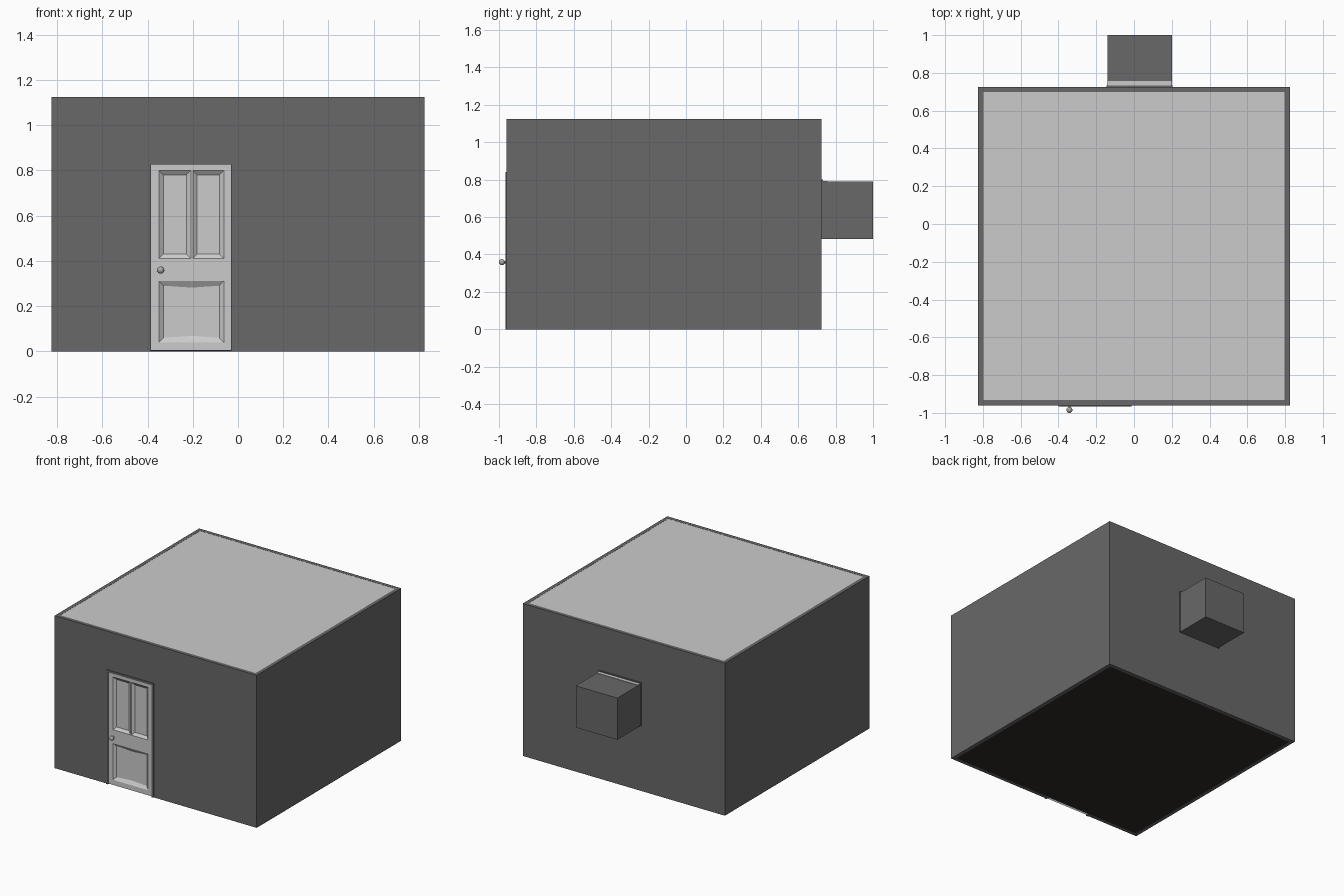
import bpy, bmesh, math
from mathutils import Vector

if "Cube" in bpy.data.objects:
    bpy.data.objects.remove(bpy.data.objects["Cube"])


def mat(name, r, g, b):
    m = bpy.data.materials.new(name)
    m.diffuse_color = (r, g, b, 1)
    m.use_nodes = True
    m.node_tree.nodes["Principled BSDF"].inputs["Base Color"].default_value = m.diffuse_color
    return m


DARK = mat("dark_wall", 0.14, 0.14, 0.14)
FLOOR = mat("dark_floor", 0.03, 0.022, 0.022)
METAL = mat("metal", 0.4, 0.4, 0.4)


def finish(name, bm, material=None):
    bmesh.ops.recalc_face_normals(bm, faces=bm.faces)
    me = bpy.data.meshes.new(name)
    bm.to_mesh(me)
    bm.free()
    ob = bpy.data.objects.new(name, me)
    bpy.context.collection.objects.link(ob)
    if material:
        me.materials.append(material)
    return ob


def box(name, lo, hi, material=None):
    bm = bmesh.new()
    bmesh.ops.create_cube(bm, size=1)
    lo, hi = Vector(lo), Vector(hi)
    for v in bm.verts:
        v.co = Vector([(lo[i] + hi[i]) / 2 + v.co[i] * (hi[i] - lo[i]) for i in range(3)])
    return finish(name, bm, material)


def cut(target, cutter):
    mod = target.modifiers.new("cut", 'BOOLEAN')
    mod.operation = 'DIFFERENCE'
    mod.solver = 'EXACT'
    mod.object = cutter
    cutter.hide_render = True
    cutter.hide_viewport = True


# Overall room and door sizes
X, Y0, Y1, H, T = 0.825, -0.96, 0.725, 1.125, 0.027
DX0, DX1, DH = -0.385, -0.03, 0.826

# Walls: hollow shell with door and window openings
walls = box("walls", (-X, Y0, 0), (X, Y1, H), DARK)
cut(walls, box("room_cutter", (-X + T, Y0 + T, -0.1), (X - T, Y1 - T, H + 0.1)))
cut(walls, box("door_cutter", (DX0, Y0 - 0.1, -0.1), (DX1, Y0 + 0.1, DH)))

# Roof and floor slabs fitted between the walls
box("roof", (-X + T, Y0 + T, H - 0.025), (X - T, Y1 - T, H - 0.001))
box("floor", (-X + T, Y0 + T, 0.001), (X - T, Y1 - T, 0.02), FLOOR)

# Door frame: two jambs and a header
for side, a, b in (("left", DX0 - 0.016, DX0), ("right", DX1, DX1 + 0.016)):
    box(side + "_door_jamb", (a, Y0 - 0.006, 0), (b, Y0 + 0.01, DH), DARK)
box("door_header", (DX0 - 0.016, Y0 - 0.006, DH), (DX1 + 0.016, Y0 + 0.01, DH + 0.016), DARK)

# Door: front grid with sunken bevelled panels
xs = [DX0, -0.35, -0.208, -0.2, -0.063, DX1]
zs = [0.003, 0.04, 0.31, 0.41, 0.80, DH]
bm = bmesh.new()
grid = [[bm.verts.new((x, Y0 + 0.001, z)) for z in zs] for x in xs]
cells = {}
for i in range(5):
    for j in range(5):
        cells[i, j] = bm.faces.new((grid[i][j], grid[i + 1][j], grid[i + 1][j + 1], grid[i][j + 1]))
bm.normal_update()
lower = bmesh.utils.face_join([cells[i, 1] for i in (1, 2, 3)]) if hasattr(bmesh.utils, "face_join") \
    else bmesh.ops.dissolve_faces(bm, faces=[cells[i, 1] for i in (1, 2, 3)])["region"][0]
for panel in (lower, cells[1, 3], cells[3, 3]):
    bmesh.ops.inset_individual(bm, faces=[panel], thickness=0.028, depth=-0.015)
bm.normal_update()
door = finish("door", bm)
box("door_back", (DX0, Y0 + 0.019, 0.003), (DX1, Y0 + 0.026, DH))

# Door knob: stem and ball
bm = bmesh.new()
bmesh.ops.create_uvsphere(bm, u_segments=20, v_segments=12, radius=0.016)
bmesh.ops.translate(bm, verts=bm.verts, vec=(-0.342, -0.984, 0.359))
finish("door_knob", bm, METAL)
bpy.ops.mesh.primitive_cylinder_add(vertices=16, radius=0.006, depth=0.03,
                                    location=(-0.342, -0.968, 0.359),
                                    rotation=(math.pi / 2, 0, 0))
stem = bpy.context.object
stem.name = "knob_stem"
stem.data.materials.append(METAL)
for ob in (stem, bpy.data.objects["door_knob"]):
    bpy.context.view_layer.objects.active = ob
    bpy.ops.object.select_all(action='DESELECT')
    ob.select_set(True)
    bpy.ops.object.shade_smooth_by_angle()

# Box mounted on the back wall, with thin surround and pale strip on top
box("back_box", (-0.14, Y1 - 0.02, 0.482), (0.2, 1.0, 0.79), DARK)
box("back_box_strip", (-0.138, Y1, 0.785), (0.198, 0.757, 0.794))
for side, a, b in (("left", -0.145, -0.139), ("right", 0.199, 0.205)):
    box(side + "_surround", (a, Y1 - 0.01, 0.482), (b, Y1 + 0.007, 0.8), DARK)
box("top_surround", (-0.145, Y1 - 0.01, 0.79), (0.205, Y1 + 0.007, 0.801), DARK)
